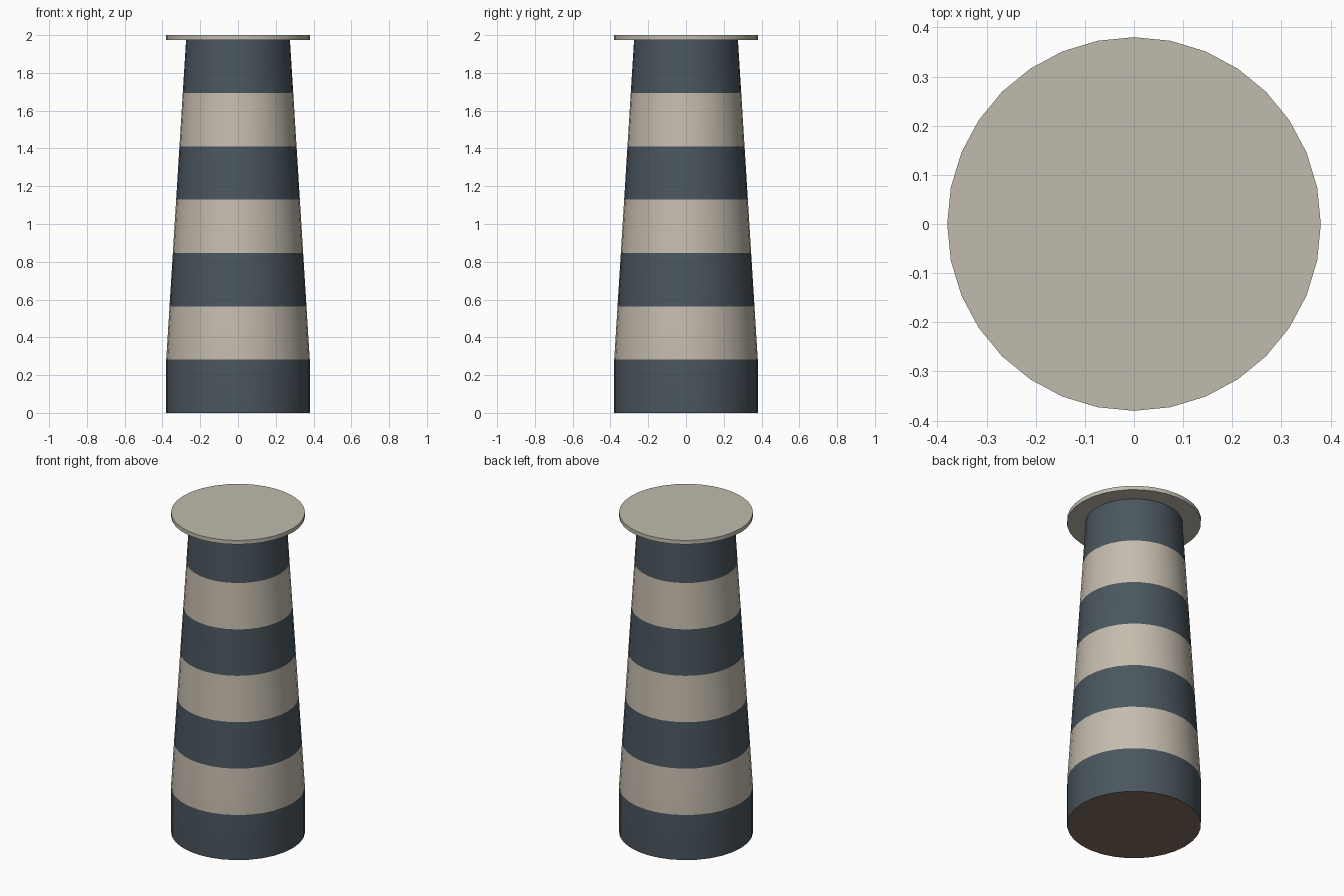
import bpy
import bmesh
import math

cube = bpy.data.objects.get("Cube")
if cube:
    bpy.data.objects.remove(cube, do_unlink=True)

SIDES = 32
BANDS = 7
BASE_R, NECK_R = 0.38, 0.275
TOWER_H, TOP = 1.975, 2.0


def srgb(*rgb):
    return tuple(((c / 255 + 0.055) / 1.055) ** 2.4 for c in rgb) + (1.0,)


def material(name, colour):
    mat = bpy.data.materials.new(name)
    mat.use_nodes = True
    mat.diffuse_color = colour
    mat.node_tree.nodes["Principled BSDF"].inputs["Base Color"].default_value = colour
    return mat


slate = material("dark slate", srgb(74, 86, 94))
cream = material("warm cream", srgb(197, 188, 174))
stone = material("pale stone", srgb(192, 187, 173))
brown = material("dark brown", srgb(130, 111, 97))


def lathe(name, rings, mats, paint):
    """Closed solid from (radius, height) rings; paint(face) picks the material."""
    bm = bmesh.new()
    loops = []
    for r, z in rings:
        loops.append([bm.verts.new((r * math.cos(a), r * math.sin(a), z))
                      for a in (math.tau * i / SIDES for i in range(SIDES))])
    for low, high in zip(loops, loops[1:]):
        for i in range(SIDES):
            j = (i + 1) % SIDES
            bm.faces.new((low[i], low[j], high[j], high[i]))
    bm.faces.new(loops[0][::-1])
    bm.faces.new(loops[-1])
    bm.normal_update()
    for f in bm.faces:
        f.material_index = paint(f)
    mesh = bpy.data.meshes.new(name)
    bm.to_mesh(mesh)
    bm.free()
    for m in mats:
        mesh.materials.append(m)
    obj = bpy.data.objects.new(name, mesh)
    bpy.context.collection.objects.link(obj)
    bpy.ops.object.select_all(action="DESELECT")
    obj.select_set(True)
    bpy.context.view_layer.objects.active = obj
    bpy.ops.object.shade_smooth_by_angle(angle=math.radians(30))
    return obj


# Striped tower: a straight lowest band, then a taper to the neck
band_h = TOWER_H / BANDS
rings = [(BASE_R, 0)]
for k in range(1, BANDS + 1):
    t = (k - 1) / (BANDS - 1)
    rings.append((BASE_R + (NECK_R - BASE_R) * t, k * band_h))


def stripe(face):
    if face.normal.z < -0.9:
        return 2
    return min(int(face.calc_center_median().z / band_h), BANDS - 1) % 2


lathe("striped_tower", rings, [slate, cream, brown], stripe)

# Thin gallery disc on top
lathe("gallery_disc", [(BASE_R, TOWER_H), (BASE_R, TOP)], [stone], lambda f: 0)
